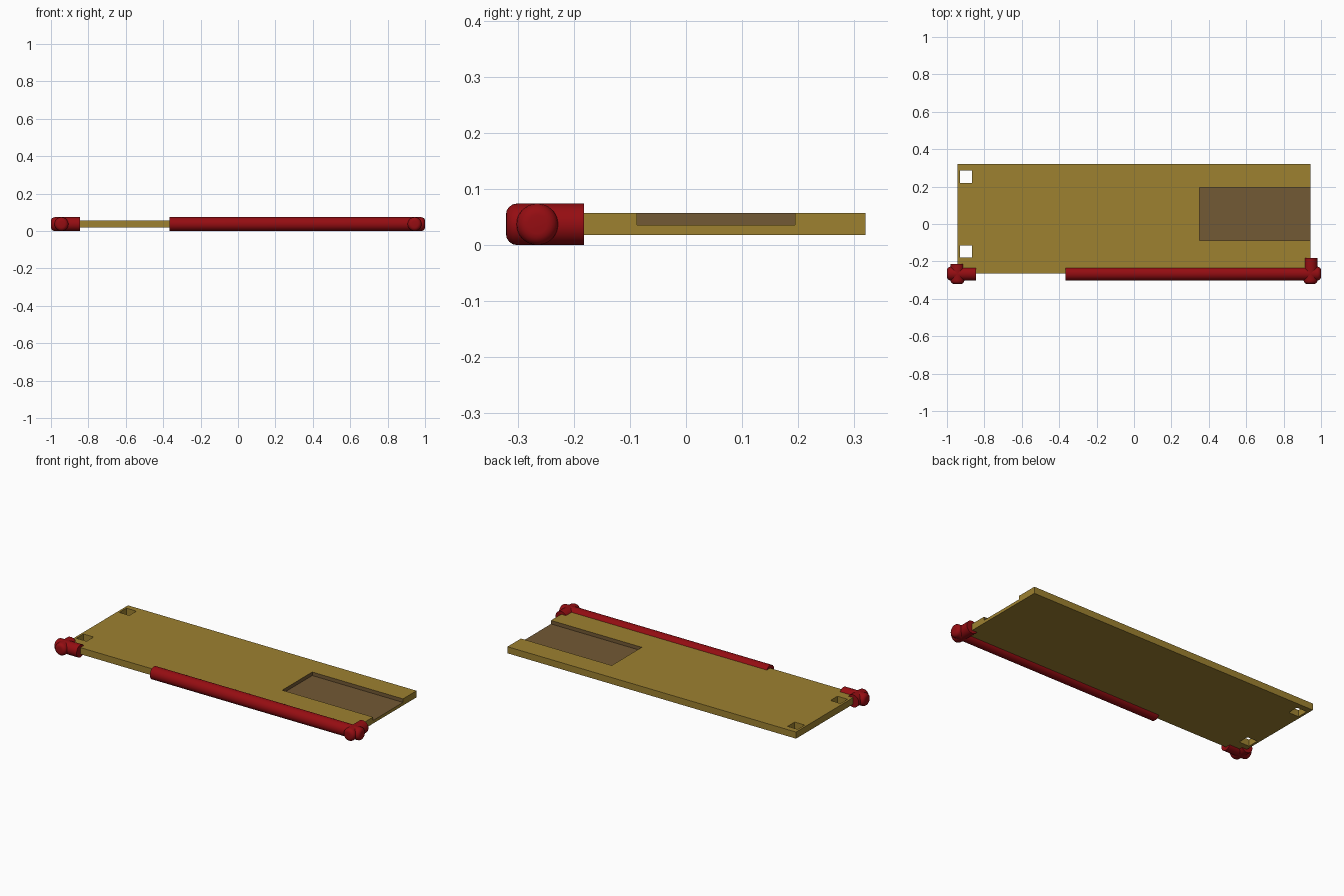
import bpy, bmesh, math
from mathutils import Vector

if "Cube" in bpy.data.objects:
    bpy.data.objects.remove(bpy.data.objects["Cube"])

R = 0.037            # tube radius
AX = 0.944           # corner x
AY = -0.265          # tube axis y
OVER = 0.056         # how far a tube passes its corner
SIDES = 32


def material(name, rgb):
    m = bpy.data.materials.new(name)
    m.diffuse_color = (*rgb, 1)
    m.use_nodes = True
    m.node_tree.nodes["Principled BSDF"].inputs["Base Color"].default_value = m.diffuse_color
    return m


gold = material("gold", (0.34, 0.22, 0.03))
brown = material("brown", (0.17, 0.10, 0.035))
red = material("red", (0.30, 0.004, 0.006))


def box(name, lo, hi, mat):
    lo, hi = Vector(lo), Vector(hi)
    bpy.ops.mesh.primitive_cube_add(size=1, location=(lo + hi) / 2)
    o = bpy.context.object
    o.name = name
    o.scale = hi - lo
    bpy.ops.object.transform_apply(location=False, rotation=False, scale=True)
    o.data.materials.append(mat)
    return o


def cut(target, cutter):
    m = target.modifiers.new("cut", 'BOOLEAN')
    m.operation = 'DIFFERENCE'
    m.solver = 'EXACT'
    m.material_mode = 'TRANSFER'
    m.object = cutter
    bpy.context.view_layer.objects.active = target
    bpy.ops.object.modifier_apply(modifier=m.name)
    bpy.data.objects.remove(cutter)


def tube(name, start, end, bevel=0.02, steps=4):
    """Round bar with a rounded start and a flat end."""
    start, end = Vector(start), Vector(end)
    length = (end - start).length
    profile = []
    for i in range(steps + 1):
        a = math.pi / 2 * i / steps
        profile.append((R - bevel + bevel * math.sin(a), bevel - bevel * math.cos(a)))
    profile.append((R, length))
    bm = bmesh.new()
    rings = [[bm.verts.new((r * math.cos(2 * math.pi * k / SIDES),
                            r * math.sin(2 * math.pi * k / SIDES), z))
              for k in range(SIDES)] for r, z in profile]
    for a, b in zip(rings, rings[1:]):
        for k in range(SIDES):
            n = (k + 1) % SIDES
            bm.faces.new((a[k], a[n], b[n], b[k]))
    bm.faces.new(rings[0][::-1])
    bm.faces.new(rings[-1])
    me = bpy.data.meshes.new(name)
    bm.to_mesh(me)
    bm.free()
    me.materials.append(red)
    o = bpy.data.objects.new(name, me)
    bpy.context.collection.objects.link(o)
    o.location = start
    o.rotation_euler = (end - start).to_track_quat('Z', 'Y').to_euler()
    bpy.ops.object.select_all(action='DESELECT')
    o.select_set(True)
    bpy.context.view_layer.objects.active = o
    bpy.ops.object.shade_smooth_by_angle(angle=math.radians(35))
    return o


# Flat board with an open recess and two square holes
board = box("board", (-AX, AY, 0.018), (AX, 0.32, 0.057), gold)
cut(board, box("recess_cutter", (0.35, -0.087, 0.036), (1.1, 0.194, 0.2), brown))
for y in (-0.147, 0.253):
    cut(board, box("hole_cutter", (-0.931, y - 0.033, -0.1), (-0.865, y + 0.033, 0.2), gold))

# Edge bars, crossing at the two front corners
for side, sign, inner_x, inner_y in (("left", -1, -0.845, -0.213), ("right", 1, -0.365, -0.182)):
    tube(side + "_front_bar", (sign * (AX + OVER), AY, R), (inner_x, AY, R))
    tube(side + "_side_bar", (sign * AX, AY - OVER, R), (sign * AX, inner_y, R))
